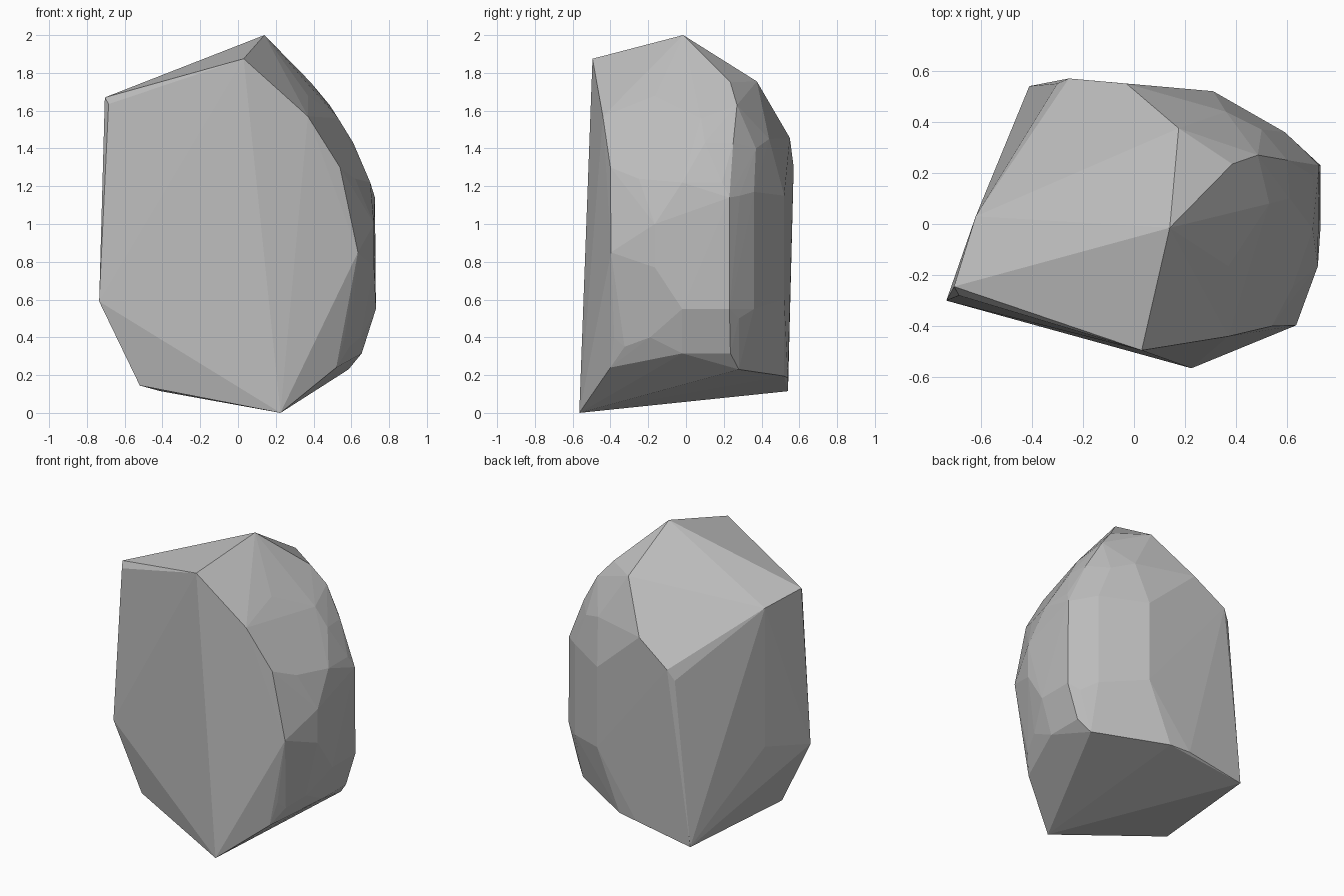
import bpy, bmesh

# sharp cleaved corners of the stone
cleaved = [
    (.14, -.015, 2), (.03, -.495, 1.875), (-.705, -.245, 1.67), (-.685, -.28, 1.635),
    (-.735, -.30, .59), (-.52, -.30, .145), (.225, -.565, 0), (-.41, .54, .115),
    (.175, .375, 1.755), (-.03, .55, 1.455), (-.255, .57, 1.30), (-.30, .55, 1.23),
    (.14, .52, .195), (0, .54, .185),
]
# upright edges: x, y, lower z, upper z
uprights = [
    (.31, .52, .60, 1.15), (.59, .36, .55, 1.17), (-.62, .03, .665, 1.615),
    (.72, -.165, .77, 1.0),
]
# worn rounded shoulder on the right
shoulder = [
    (.385, .235, 1.75), (.485, .27, 1.63), (.53, .08, 1.56), (.37, -.165, 1.68),
    (.37, -.44, 1.57), (.54, -.40, 1.30), (.635, -.397, .85), (.61, .10, 1.43),
    (.60, .25, 1.43), (.36, .44, 1.45), (.50, .37, 1.40), (.70, -.02, 1.22),
    (.70, .19, 1.22), (.725, .23, 1.14), (.62, -.25, 1.24), (.67, .285, 1.15),
]
# worn lower right edge
foot = [
    (.73, -.02, .55), (.73, .23, .55), (.655, -.02, .315), (.655, .235, .315),
    (.585, .28, .23), (.59, -.325, .35), (.52, -.40, .24), (.565, -.38, .40),
    (.65, -.19, .40), (.67, .28, .50),
]

points = cleaved + shoulder + foot
for x, y, low, high in uprights:
    points += [(x, y, low), (x, y, high)]

# wrap the corners in a faceted stone
bm = bmesh.new()
for p in points:
    bm.verts.new(p)
bmesh.ops.convex_hull(bm, input=bm.verts[:])
bmesh.ops.delete(bm, geom=[v for v in bm.verts if not v.link_faces], context='VERTS')
bmesh.ops.recalc_face_normals(bm, faces=bm.faces[:])
mesh = bpy.data.meshes.new("stone")
bm.to_mesh(mesh)
bm.free()
stone = bpy.data.objects.new("stone", mesh)
bpy.context.collection.objects.link(stone)

# plain grey
grey = bpy.data.materials.new("stone grey")
grey.diffuse_color = (.5, .5, .5, 1)
mesh.materials.append(grey)
